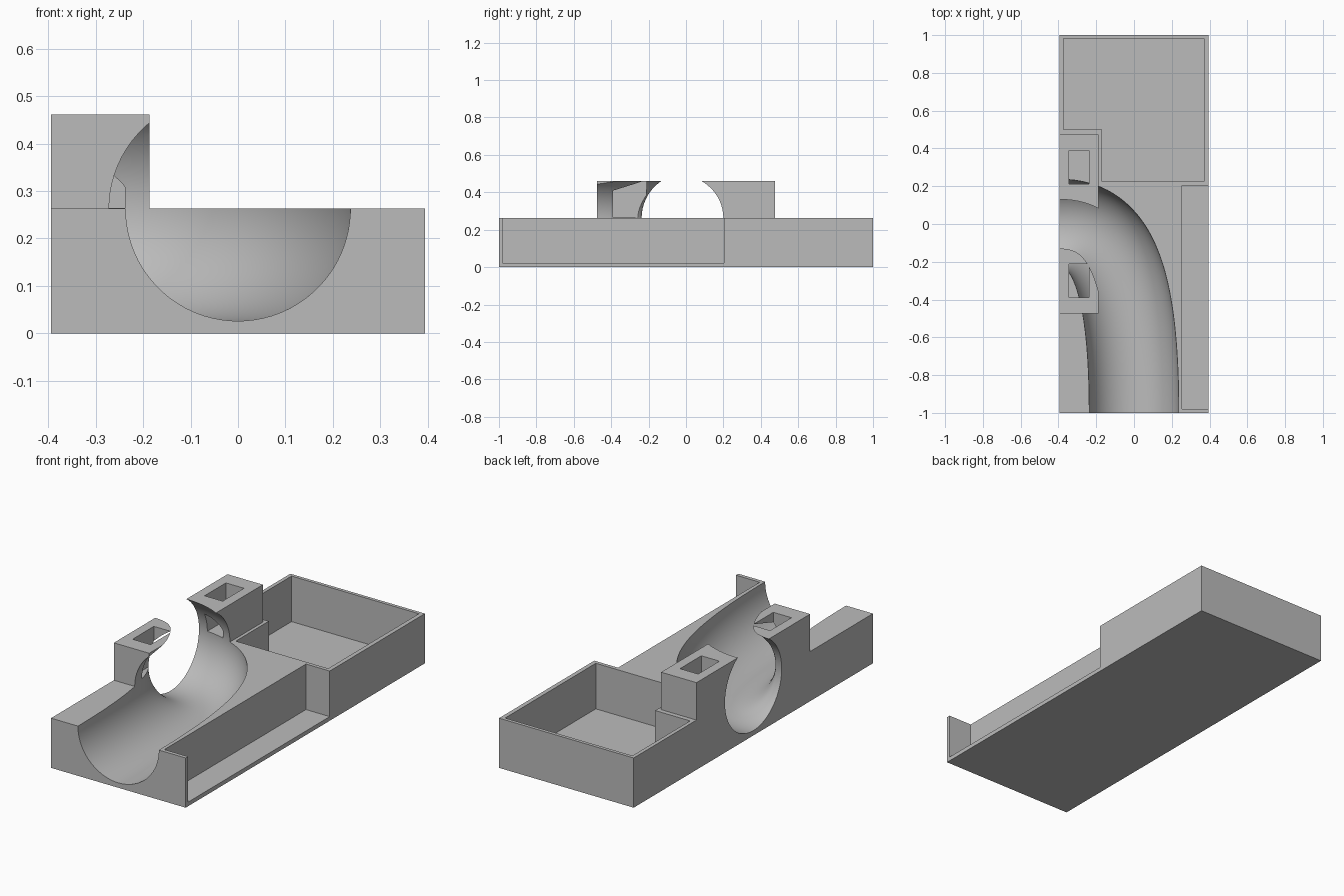
import bpy
import bmesh
import math
from mathutils import Vector

if "Cube" in bpy.data.objects:
    bpy.data.objects.remove(bpy.data.objects["Cube"], do_unlink=True)

HALF_W, DECK, FLOOR, TOWER_TOP = 0.394, 0.263, 0.022, 0.461
RADIUS, SIDES, STEPS = 0.237, 72, 56

grey = bpy.data.materials.new("plain grey")
grey.use_nodes = True
colour = (0.5, 0.5, 0.5, 1)
grey.diffuse_color = colour
grey.node_tree.nodes["Principled BSDF"].inputs["Base Color"].default_value = colour


def finish(name, bm):
    bmesh.ops.recalc_face_normals(bm, faces=bm.faces)
    mesh = bpy.data.meshes.new(name)
    bm.to_mesh(mesh)
    bm.free()
    obj = bpy.data.objects.new(name, mesh)
    bpy.context.collection.objects.link(obj)
    return obj


def prism(name, outline, z0, z1):
    """Extrude a flat outline between two heights."""
    bm = bmesh.new()
    base = bm.faces.new([bm.verts.new((x, y, z0)) for x, y in outline])
    top = bmesh.ops.extrude_face_region(bm, geom=[base])["geom"]
    verts = [v for v in top if isinstance(v, bmesh.types.BMVert)]
    bmesh.ops.translate(bm, verts=verts, vec=(0, 0, z1 - z0))
    return finish(name, bm)


def box(name, x0, x1, y0, y1, z0, z1):
    return prism(name, [(x0, y0), (x1, y0), (x1, y1), (x0, y1)], z0, z1)


def tube(name):
    """Sweep a circle along a curve that turns from the front to the right side."""
    a, b, c, d = (Vector(p) for p in ((0, -1, DECK), (0, -0.2, DECK),
                                      (-0.15, 0, DECK), (-HALF_W, 0, DECK)))
    path = [(a - Vector((0, 0.15, 0)), Vector((0, 1, 0)))]
    for i in range(STEPS + 1):
        t = i / STEPS
        s = 1 - t
        point = a * s**3 + b * (3 * s * s * t) + c * (3 * s * t * t) + d * t**3
        tangent = (b - a) * s * s + (c - b) * (2 * s * t) + (d - c) * t * t
        path.append((point, tangent.normalized()))
    path.append((d - Vector((0.15, 0, 0)), Vector((-1, 0, 0))))
    bm = bmesh.new()
    rings = []
    for point, tangent in path:
        side = tangent.cross(Vector((0, 0, 1)))
        ring = []
        for k in range(SIDES):
            angle = math.tau * (k + 0.5) / SIDES
            offset = side * math.cos(angle) + Vector((0, 0, math.sin(angle)))
            ring.append(bm.verts.new(point + offset * RADIUS))
        rings.append(ring)
    for r0, r1 in zip(rings, rings[1:]):
        for k in range(SIDES):
            n = (k + 1) % SIDES
            bm.faces.new((r0[k], r0[n], r1[n], r1[k]))
    bm.faces.new(rings[0])
    bm.faces.new(rings[-1])
    return finish(name, bm)


def combine(target, other, operation):
    mod = target.modifiers.new(operation.title(), "BOOLEAN")
    mod.operation, mod.object, mod.solver = operation, other, "EXACT"
    bpy.context.view_layer.objects.active = target
    bpy.ops.object.modifier_apply(modifier=mod.name)
    bpy.data.objects.remove(other, do_unlink=True)


# Base slab with the raised block that becomes two towers
body = box("track_base", -HALF_W, HALF_W, -1, 1, 0, DECK)
body.data.materials.append(grey)
combine(body, box("tower_block", -HALF_W, -0.187, -0.475, 0.475, 0.1, TOWER_TOP), "UNION")

# Curved ball channel
combine(body, tube("channel_cutter"), "DIFFERENCE")

# Rear tray, notched around the back tower
tray = [(-0.374, 0.5), (-0.17, 0.5), (-0.17, 0.224), (0.371, 0.224),
        (0.371, 0.982), (-0.374, 0.982)]
combine(body, prism("tray_cutter", tray, FLOOR, 0.4), "DIFFERENCE")

# Side bay, open to the left and above
combine(body, box("bay_cutter", 0.255, 0.5, -0.98, 0.204, FLOOR, 0.4), "DIFFERENCE")

# Square sockets in both towers
for sign in (-1, 1):
    near, far = sorted((sign * 0.212, sign * 0.39))
    combine(body, box("socket_cutter", -0.344, -0.238, near, far, DECK + 0.001, 0.6),
            "DIFFERENCE")

# Smooth channel, crisp corners
bpy.ops.object.select_all(action="DESELECT")
body.select_set(True)
bpy.context.view_layer.objects.active = body
bpy.ops.object.shade_smooth_by_angle(angle=math.radians(30))
